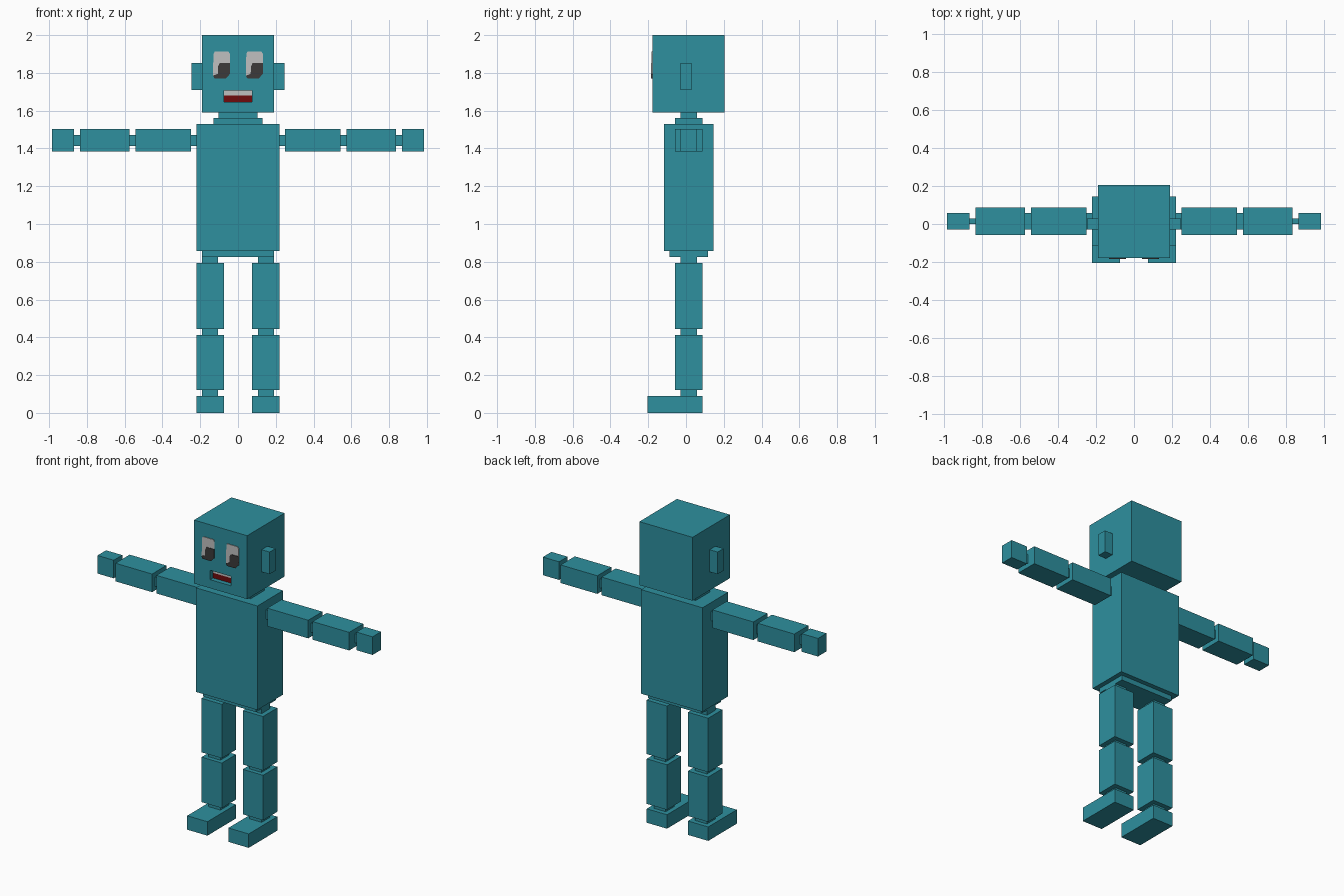
import bpy
import bmesh
from mathutils import Vector

if "Cube" in bpy.data.objects:
    bpy.data.objects.remove(bpy.data.objects["Cube"], do_unlink=True)


def material(name, rgb):
    """Flat material from 0-255 sRGB values."""
    lin = [((c / 255 + 0.055) / 1.055) ** 2.4 if c > 10 else c / 255 / 12.92 for c in rgb]
    m = bpy.data.materials.new(name)
    m.use_nodes = True
    m.diffuse_color = (*lin, 1)
    m.node_tree.nodes["Principled BSDF"].inputs["Base Color"].default_value = (*lin, 1)
    return m


TEAL = material("teal", (46, 144, 159))
WHITE = material("pale grey", (192, 192, 192))
DARK = material("dark grey", (60, 58, 58))
RED = material("dark red", (112, 10, 12))


def finish(name, bm, *mats):
    bmesh.ops.recalc_face_normals(bm, faces=bm.faces)
    me = bpy.data.meshes.new(name)
    bm.to_mesh(me)
    bm.free()
    for m in mats:
        me.materials.append(m)
    ob = bpy.data.objects.new(name, me)
    bpy.context.collection.objects.link(ob)
    return ob


def box_mesh(x, y, z):
    bm = bmesh.new()
    bmesh.ops.create_cube(bm, size=1)
    for v in bm.verts:
        v.co = Vector([(lo + hi) / 2 + c * (hi - lo) for c, (lo, hi) in zip(v.co, (x, y, z))])
    return bm


def box(name, x, y, z, mat=TEAL):
    return finish(name, box_mesh(x, y, z), mat)


def pair(name, x, y, z):
    """A box on the left (+x) and its mirror on the right."""
    box("left_" + name, x, y, z)
    box("right_" + name, (-x[1], -x[0]), y, z)


def plate(name, outline, y, mat, thick=0.004):
    """Thin plate standing proud of a front-facing surface at y."""
    bm = bmesh.new()
    f = bm.faces.new([bm.verts.new((x, y, z)) for x, z in outline])
    ext = bmesh.ops.extrude_face_region(bm, geom=[f])
    bmesh.ops.translate(bm, vec=(0, -thick, 0),
                        verts=[g for g in ext["geom"] if isinstance(g, bmesh.types.BMVert)])
    finish(name, bm, mat)


# Depth ranges shared by limbs and joints
LIMB = (-0.058, 0.087)
JOINT = (-0.03, 0.057)

# Head with a recessed mouth
FACE = -0.178
MOUTH_X, MOUTH_Z, MOUTH_DEPTH = 0.074, (1.645, 1.706), 0.03
bm = box_mesh((-0.19, 0.19), (FACE, 0.205), (1.59, 2.0))
front = min(bm.faces, key=lambda f: f.calc_center_median().y)
bmesh.ops.inset_individual(bm, faces=[front], thickness=0.05)
for v in front.verts:
    v.co.x = MOUTH_X if v.co.x > 0 else -MOUTH_X
    v.co.z = MOUTH_Z[1] if v.co.z > 1.8 else MOUTH_Z[0]
back = bmesh.ops.extrude_discrete_faces(bm, faces=[front])["faces"][0]
for v in back.verts:
    v.co.y += MOUTH_DEPTH
back.material_index = 1
finish("head", bm, TEAL, RED)

box("teeth", (-MOUTH_X, MOUTH_X), (FACE + MOUTH_DEPTH - 0.004, FACE + MOUTH_DEPTH),
    (1.68, MOUTH_Z[1]), WHITE)

# Eyes: both look the same way, so they are copied rather than mirrored
EYE = [(-0.037, 1.912), (0.037, 1.912), (0.045, 1.9), (0.045, 1.795),
       (0.022, 1.77), (-0.037, 1.77), (-0.045, 1.785), (-0.045, 1.81), (-0.043, 1.9)]
PUPIL = [(-0.01, 1.852), (0.045, 1.852), (0.045, 1.795), (0.022, 1.77),
         (-0.037, 1.77), (-0.045, 1.785), (-0.02, 1.795), (-0.018, 1.835)]
for side, cx in (("left", 0.087), ("right", -0.087)):
    plate(side + "_eye", [(x + cx, z) for x, z in EYE], FACE, WHITE)
    plate(side + "_pupil", [(x + cx, z) for x, z in PUPIL], FACE, DARK, 0.007)

pair("ear", (0.19, 0.247), (-0.03, 0.03), (1.71, 1.853))

# Neck and trunk
box("upper_neck", (-0.103, 0.103), JOINT, (1.56, 1.59))
box("lower_neck", (-0.13, 0.13), LIMB, (1.53, 1.56))
box("torso", (-0.22, 0.22), (-0.116, 0.146), (0.857, 1.53))
box("pelvis", (-0.19, 0.19), (-0.088, 0.116), (0.825, 0.857))

# Arms, from the shoulder outwards
ARM_Z, ARM_JOINT_Z = (1.385, 1.502), (1.413, 1.472)
for name, x, y, z in (
    ("shoulder_joint", (0.22, 0.25), JOINT, ARM_JOINT_Z),
    ("upper_arm", (0.25, 0.543), LIMB, ARM_Z),
    ("elbow_joint", (0.543, 0.574), JOINT, ARM_JOINT_Z),
    ("forearm", (0.574, 0.836), LIMB, ARM_Z),
    ("wrist_joint", (0.836, 0.868), (0.0, 0.03), ARM_JOINT_Z),
    ("hand", (0.868, 0.984), JOINT, ARM_Z),
):
    pair(name, x, y, z)

# Legs, from the hip down
LEG_X, LEG_JOINT_X = (0.075, 0.22), (0.105, 0.19)
for name, x, y, z in (
    ("hip_joint", LEG_JOINT_X, JOINT, (0.793, 0.825)),
    ("thigh", LEG_X, LIMB, (0.444, 0.793)),
    ("knee_joint", LEG_JOINT_X, JOINT, (0.413, 0.444)),
    ("shin", LEG_X, LIMB, (0.122, 0.413)),
    ("ankle_joint", LEG_JOINT_X, JOINT, (0.09, 0.122)),
    ("foot", LEG_X, (-0.205, 0.087), (0.0, 0.09)),
):
    pair(name, x, y, z)
